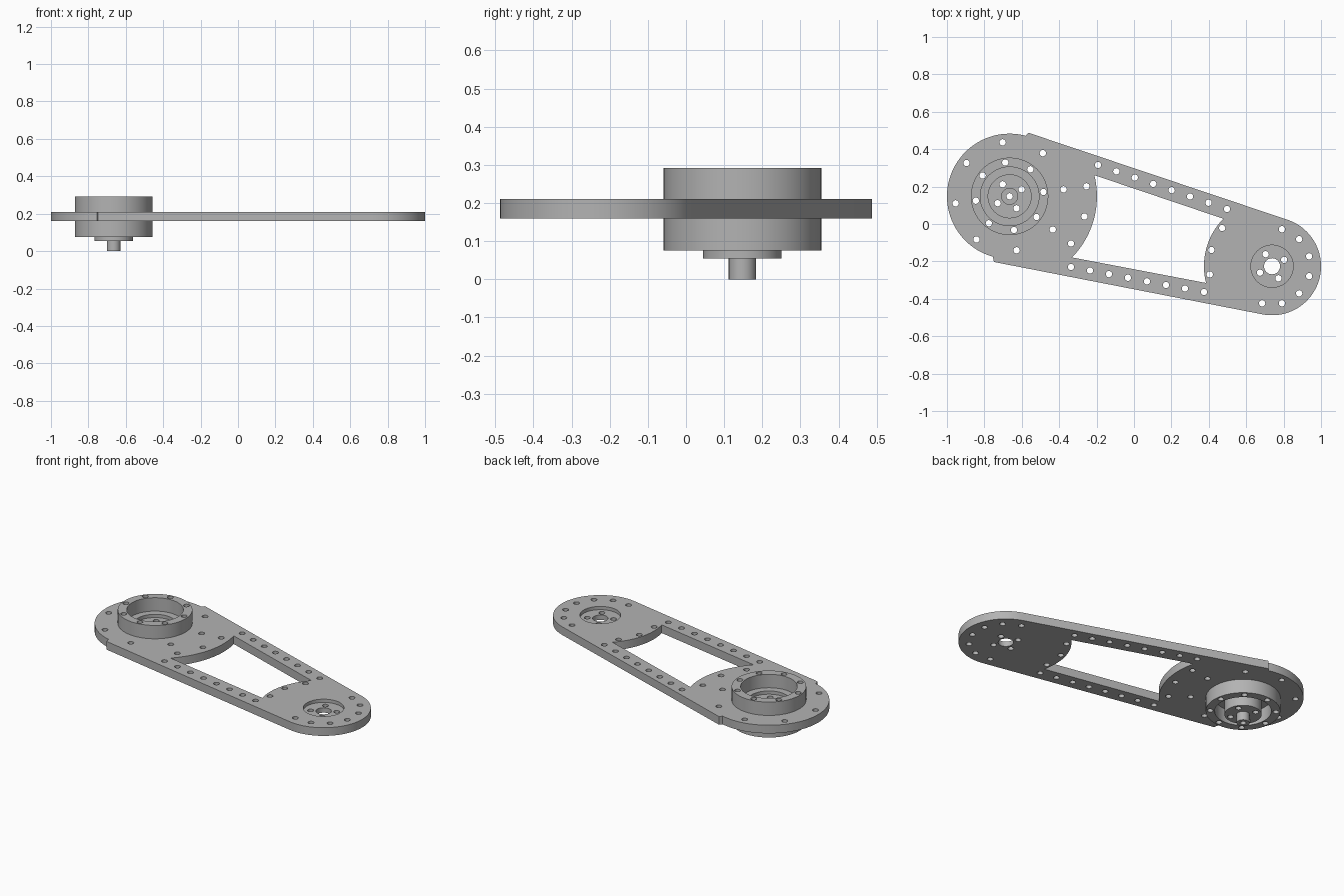
import bpy
import bmesh
from math import cos, sin, radians
from mathutils import Vector

cube = bpy.data.objects.get("Cube")
if cube:
    bpy.data.objects.remove(cube, do_unlink=True)

grey = bpy.data.materials.new("metal grey")
grey.use_nodes = True
COLOUR = (0.45, 0.45, 0.45, 1)
grey.diffuse_color = COLOUR
grey.node_tree.nodes["Principled BSDF"].inputs["Base Color"].default_value = COLOUR

# Main axes and levels
BIG = Vector((-0.665, 0.148))
SMALL = Vector((0.738, -0.226))
BOTTOM, TOP = 0.16, 0.21
RECESS = 0.19
HOLE = 0.017
LOW, HIGH = -0.1, 0.4      # through-cut range


def polar(centre, radius, angle):
    a = radians(angle)
    return centre + radius * Vector((cos(a), sin(a)))


def arc(centre, radius, start, end, steps):
    return [polar(centre, radius, start + (end - start) * i / steps) for i in range(steps + 1)]


def disc(centre, radius, sides=64):
    return arc(centre, radius, 0, 360, sides)[:-1]


def ring_of_holes(centre, radius, start, step, count):
    return [polar(centre, radius, start + step * i) for i in range(count)]


def row(a, b, count):
    return [Vector(a).lerp(Vector(b), i / (count - 1)) for i in range(count)]


def prisms(name, outlines, z0, z1):
    """One object made of upright prisms over the given outlines."""
    bm = bmesh.new()
    for outline in outlines:
        face = bm.faces.new([bm.verts.new((p.x, p.y, z0)) for p in outline])
        grown = bmesh.ops.extrude_face_region(bm, geom=[face])["geom"]
        verts = [v for v in grown if isinstance(v, bmesh.types.BMVert)]
        bmesh.ops.translate(bm, verts=verts, vec=(0, 0, z1 - z0))
    bmesh.ops.recalc_face_normals(bm, faces=bm.faces)
    mesh = bpy.data.meshes.new(name)
    bm.to_mesh(mesh)
    bm.free()
    mesh.materials.append(grey)
    obj = bpy.data.objects.new(name, mesh)
    bpy.context.collection.objects.link(obj)
    return obj


def cut(obj, outlines, z0=LOW, z1=HIGH):
    """Subtract prisms from the object and bake the result."""
    cutter = prisms("cutter", outlines, z0, z1)
    cutter.hide_render = True
    mod = obj.modifiers.new("cut", "BOOLEAN")
    mod.operation = "DIFFERENCE"
    mod.solver = "EXACT"
    mod.object = cutter
    bpy.context.view_layer.update()
    graph = bpy.context.evaluated_depsgraph_get()
    mesh = bpy.data.meshes.new_from_object(obj.evaluated_get(graph))
    obj.modifiers.clear()
    obj.data = mesh
    bpy.data.objects.remove(cutter, do_unlink=True)


def drill(obj, centres, radius=HOLE):
    cut(obj, [disc(c, radius, 16) for c in centres])


# Hole patterns
motor_holes = ring_of_holes(BIG, 0.182, 7.4, 45, 8)
hub_holes = ring_of_holes(BIG, 0.074, 30, 90, 4)

# Arm plate: rounded ends, stepped big end, straight sides
outline = arc(SMALL, 0.262, -100.6, 70.9, 40)
outline.append(Vector((-0.565, 0.488)))
outline += arc(BIG, 0.335, 75, 254.5, 48)
outline.append(Vector((-0.749, -0.203)))
arm = prisms("arm_plate", [outline], BOTTOM, TOP)

# Window between the two ends
window = arc(BIG, 0.467, 14, -44.4, 24) + arc(SMALL, 0.364, 194.2, 135.7, 20)
cut(arm, [window])

# Round recesses and bores at both pivots
cut(arm, [disc(BIG, 0.115), disc(SMALL, 0.113)], RECESS, HIGH)
cut(arm, [disc(BIG, 0.043, 32), disc(SMALL, 0.043, 32)])

# Bolt holes
holes = motor_holes + hub_holes
holes += ring_of_holes(BIG, 0.291, 7.4, 45, 8)
holes += ring_of_holes(BIG, 0.414, 7.4, -22.5, 3)
holes += ring_of_holes(SMALL, 0.205, 75, -30, 7)
holes += ring_of_holes(SMALL, 0.336, 142.5, 22.5, 3)
holes += ring_of_holes(SMALL, 0.073, 28, 90, 4)
holes += row((-0.193, 0.315), (0.497, 0.08), 8)
holes += row((-0.337, -0.23), (0.374, -0.364), 8)
drill(arm, holes)

# Bearing rings above and below the plate
parts = [arm]
for name, z0, z1 in (("upper_ring", TOP, 0.292), ("lower_ring", 0.075, BOTTOM)):
    ring = prisms(name, [disc(BIG, 0.207)], z0, z1)
    cut(ring, [disc(BIG, 0.157)])
    drill(ring, motor_holes)
    parts.append(ring)

# Hub under the plate
hub = prisms("hub", [disc(BIG, 0.103)], 0.054, BOTTOM)
cut(hub, [disc(BIG, 0.043, 32)], 0.075, HIGH)
drill(hub, hub_holes + [BIG])
parts.append(hub)

# Hollow shaft
shaft = prisms("shaft", [disc(BIG, 0.036, 32)], 0, 0.054)
drill(shaft, [BIG])
parts.append(shaft)

# Smooth round walls, sharp rims
bpy.ops.object.select_all(action="DESELECT")
for part in parts:
    part.select_set(True)
bpy.context.view_layer.objects.active = arm
bpy.ops.object.shade_smooth_by_angle(angle=radians(30))
